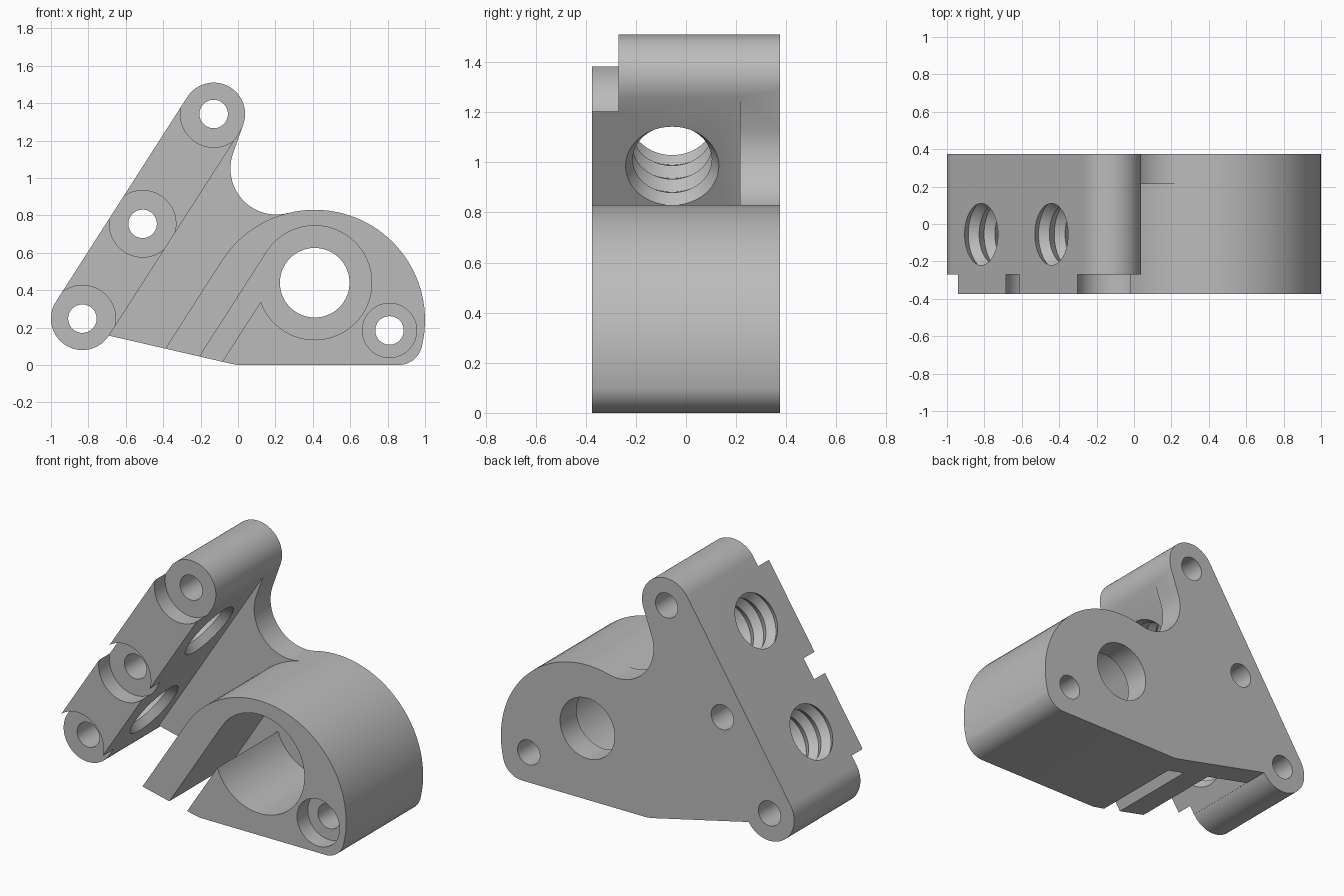
import bpy, bmesh
from math import cos, sin, pi, radians, atan2, degrees
from mathutils import Vector, Matrix

if "Cube" in bpy.data.objects:
    bpy.data.objects.remove(bpy.data.objects["Cube"])

FRONT, BACK = -0.375, 0.375
FLOOR = 0.215          # front of the back plate
SEAT = -0.27           # bottom of the screw recesses
BOSS_R, BIG_R, POCKET_R = 0.168, 0.59, 0.305

low, top = Vector((-0.832, 0.248)), Vector((-0.13, 1.342))
mid = Vector((-0.51, 0.755))
corner_bolt = Vector((0.81, 0.185))
big, bore = Vector((0.41, 0.24)), Vector((0.41, 0.44))
notch, notch_r = Vector((0.205, 1.05)), 0.2455
along = (top - low).normalized()            # direction of the clamp bar
out = Vector((-along.y, along.x))           # outward normal of the bar
tilt = degrees(atan2(out.y, out.x))

metal = bpy.data.materials.new("plain_grey")
metal.use_nodes = True
grey = (0.5, 0.5, 0.5, 1)
metal.diffuse_color = grey
metal.node_tree.nodes["Principled BSDF"].inputs["Base Color"].default_value = grey


def arc(c, r, a0, a1):
    n = max(6, int(abs(a1 - a0) / 4))
    return [c + r * Vector((cos(radians(a0 + (a1 - a0) * i / n)),
                            sin(radians(a0 + (a1 - a0) * i / n)))) for i in range(n + 1)]


def make_object(name, bm):
    bmesh.ops.recalc_face_normals(bm, faces=bm.faces)
    mesh = bpy.data.meshes.new(name)
    bm.to_mesh(mesh)
    bm.free()
    obj = bpy.data.objects.new(name, mesh)
    bpy.context.collection.objects.link(obj)
    return obj


def prism(name, outline, y0, y1):
    bm = bmesh.new()
    face = bm.faces.new([bm.verts.new((p.x, y0, p.y)) for p in outline])
    new = bmesh.ops.extrude_face_region(bm, geom=[face])["geom"]
    bmesh.ops.translate(bm, vec=(0, y1 - y0, 0),
                        verts=[v for v in new if isinstance(v, bmesh.types.BMVert)])
    return make_object(name, bm)


def disc(name, c, r, y0, y1):
    return prism(name, arc(c, r, 0, 360)[:-1], y0, y1)


def threaded_cutter(name, t):
    """Revolved zigzag plug across the clamp bar."""
    bm = bmesh.new()
    pitch, start, turns, sides = 0.1, -0.22, 4.5, 48
    rings = []
    for i in range(int(turns * 2) + 1):
        r = 0.187 if i % 2 else 0.158
        s = start + i * pitch / 2
        rings.append([bm.verts.new((r * cos(2 * pi * k / sides), r * sin(2 * pi * k / sides), s))
                      for k in range(sides)])
    for a, b in zip(rings, rings[1:]):
        for k in range(sides):
            j = (k + 1) % sides
            bm.faces.new((a[k], a[j], b[j], b[k]))
    bm.faces.new(rings[0])
    bm.faces.new(rings[-1])
    c = low + along * t
    axis = Vector((out.x, 0, out.y))
    turn = axis.to_track_quat('Z', 'Y').to_matrix().to_4x4()
    bm.transform(Matrix.Translation((c.x, -0.055, c.y)) @ turn)
    return make_object(name, bm)


# Body outline, clockwise from the lower boss
fillet_c, fillet_r = Vector((0.857, 0.13)), 0.13
outline = (arc(low, BOSS_R, tilt + 180, tilt)[::1])
outline = [low - out * BOSS_R] + arc(low, BOSS_R, tilt + 180, tilt)[1:]
outline += arc(top, BOSS_R, tilt, -20)
outline += arc(notch, notch_r, 160, 284.2)
outline += arc(big, BIG_R, 104.2, -13.8)[1:]
outline += arc(fillet_c, fillet_r, -13.8, -90)[1:]
outline += [Vector((0, 0)), Vector((-0.06, 0.012))]
body = prism("bracket_body", outline, FRONT, BACK)

cutters = []

# Open channel between the clamp bar and the bore housing
inner = low - out * (BOSS_R + 0.001)
housing = arc(big, BIG_R, tilt, 104.2)
channel = [inner - along * 0.4, inner + along * 1.6, notch] + housing[::-1]
channel.append(housing[0] - along * 1.0)
cutters.append(prism("channel_cutter", channel, FRONT - 0.1, FLOOR))

# Round pocket with its tangent slot
pocket = arc(bore, POCKET_R, tilt, tilt - 308)
pocket = [pocket[0] - along * 1.0] + pocket + [pocket[-1] - along * 0.6]
cutters.append(prism("pocket_cutter", pocket, FRONT - 0.1, FLOOR))
cutters.append(disc("bore_cutter", bore, 0.186, FLOOR - 0.1, BACK + 0.1))

# Screw holes and their recesses
for c, r in ((low, 0.178), (mid, 0.178), (top, 0.178), (corner_bolt, 0.145)):
    cutters.append(disc("recess_cutter", c, r, FRONT - 0.1, SEAT))
    cutters.append(disc("screw_cutter", c, 0.076, FRONT - 0.2, BACK + 0.1))

# Threaded cross holes
for t in (0.29, 0.985):
    cutters.append(threaded_cutter("thread_cutter", t))

for cut in cutters:
    mod = body.modifiers.new(cut.name, 'BOOLEAN')
    mod.operation, mod.solver, mod.object = 'DIFFERENCE', 'EXACT', cut

# Bake the cuts and drop the cutters
graph = bpy.context.evaluated_depsgraph_get()
graph.update()
baked = bpy.data.meshes.new_from_object(body.evaluated_get(graph))
body.modifiers.clear()
body.data = baked
for cut in cutters:
    bpy.data.objects.remove(cut)
body.data.materials.clear()
body.data.materials.append(metal)

bpy.ops.object.select_all(action='DESELECT')
body.select_set(True)
bpy.context.view_layer.objects.active = body
bpy.ops.object.shade_smooth_by_angle(angle=radians(25))
